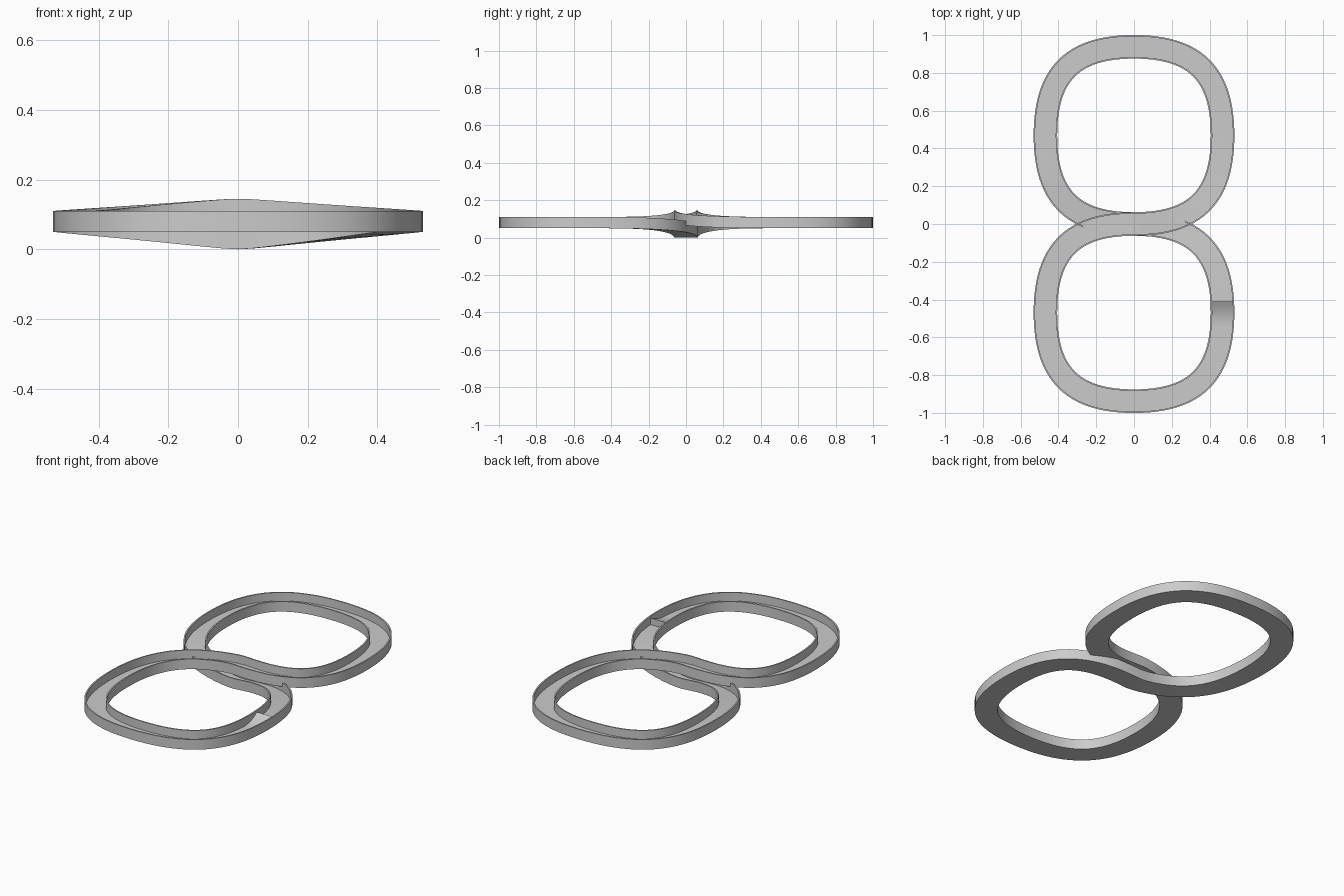
import bpy, bmesh, math
from mathutils import Vector

if "Cube" in bpy.data.objects:
    bpy.data.objects.remove(bpy.data.objects["Cube"])

R = 0.469          # half size of each loop along the centre line
HANDLE = 0.325     # roundness of the loop corners
HALF, WALL, HIGH, FLOOR = 0.0625, 0.008, 0.06, 0.01
STEPS = 24


def bezier(a, b, c, d, t):
    u = 1 - t
    return a * u**3 + b * (3 * u * u * t) + c * (3 * u * t * t) + d * t**3


# figure-eight centre line: eight quarter arcs, crossing twice through the middle
knots = [((0, 0), (1, 0)), ((R, R), (0, 1)), ((0, 2 * R), (-1, 0)), ((-R, R), (0, -1)),
         ((0, 0), (1, 0)), ((R, -R), (0, -1)), ((0, -2 * R), (-1, 0)), ((-R, -R), (0, 1))]
path = []
for i in range(8):
    (p, d), (q, e) = knots[i], knots[(i + 1) % 8]
    p, d, q, e = Vector(p), Vector(d), Vector(q), Vector(e)
    lift = {0: 0.035, 7: 0.035, 3: -0.05, 4: -0.05}.get(i, 0)
    for k in range(STEPS):
        c = bezier(p, p + d * HANDLE, q - e * HANDLE, q, k / STEPS)
        a = 0.03
        fall = (math.sqrt(c.x**2 + a * a) - a) / (math.sqrt(R * R + a * a) - a)
        path.append(Vector((c.x, c.y, 0.05 + lift * max(0, 1 - fall))))

# U-shaped channel section swept along the path
section = [(-HALF, 0), (HALF, 0), (HALF, HIGH), (HALF - WALL, HIGH), (HALF - WALL, FLOOR),
           (-HALF + WALL, FLOOR), (-HALF + WALL, HIGH), (-HALF, HIGH)]


def make_object(name, bm):
    bmesh.ops.recalc_face_normals(bm, faces=bm.faces)
    mesh = bpy.data.meshes.new(name)
    bm.to_mesh(mesh)
    bm.free()
    ob = bpy.data.objects.new(name, mesh)
    bpy.context.collection.objects.link(ob)
    bpy.ops.object.select_all(action='DESELECT')
    ob.select_set(True)
    bpy.context.view_layer.objects.active = ob
    bpy.ops.object.shade_smooth_by_angle(angle=math.radians(30))
    return ob


bm = bmesh.new()
n = len(path)
rings = []
for i, p in enumerate(path):
    t = path[(i + 1) % n] - path[i - 1]
    side = Vector((t.y, -t.x, 0)).normalized()
    rings.append([bm.verts.new(p + side * s + Vector((0, 0, h))) for s, h in section])
for i in range(n):
    a, b = rings[i], rings[(i + 1) % n]
    for k in range(8):
        m = (k + 1) % 8
        bm.faces.new((a[k], a[m], b[m], b[k]))
make_object("track_channel", bm)

# curved jump ramp inside the channel
bm = bmesh.new()
y0, y1, top = -0.54, -0.41, 0.04
base = 0.05 + FLOOR - 0.003
profile = [(y0 + (y1 - y0) * k / 8, base + 0.003 + top * (k / 8)**2) for k in range(9)]
profile += [(y1, base), (y0, base)]
ends = [[bm.verts.new((x, y, z)) for y, z in profile] for x in (R - HALF + WALL - 0.003, R + HALF - WALL + 0.001)]
for e in ends:
    bm.faces.new(e)
for k in range(len(profile)):
    m = (k + 1) % len(profile)
    bm.faces.new((ends[0][k], ends[0][m], ends[1][m], ends[1][k]))
make_object("jump_ramp", bm)
